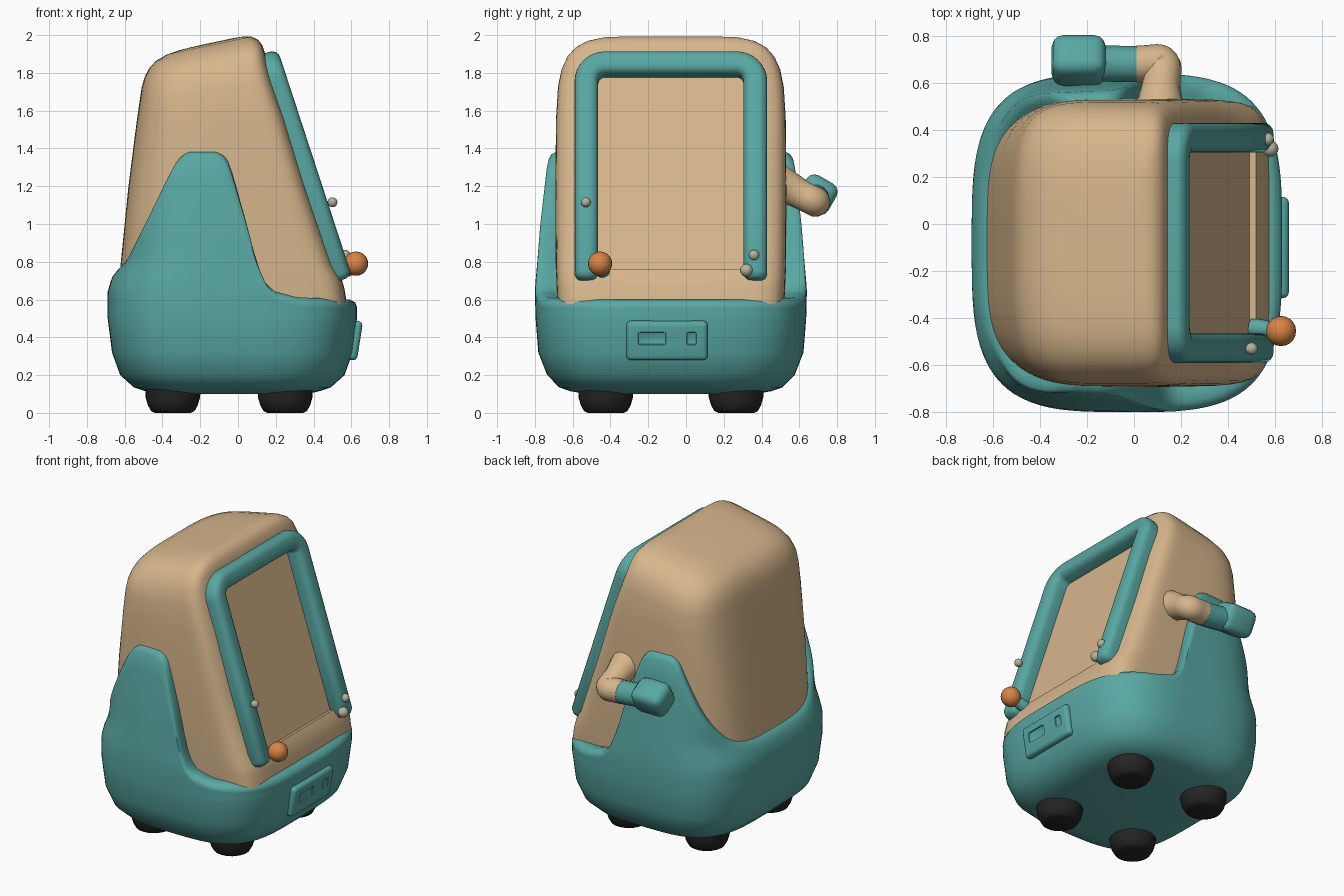
import bpy, bmesh, math
from mathutils import Matrix, Vector

cube = bpy.data.objects.get("Cube")
if cube:
    bpy.data.objects.remove(cube, do_unlink=True)

YC = -0.08  # centre line of the body


def material(name, rgb):
    m = bpy.data.materials.new(name)
    m.use_nodes = True
    m.diffuse_color = (*rgb, 1)
    node = next(n for n in m.node_tree.nodes if n.type == 'BSDF_PRINCIPLED')
    node.inputs["Base Color"].default_value = (*rgb, 1)
    node.inputs["Roughness"].default_value = 0.7
    return m


TEAL = material("teal", (0.098, 0.39, 0.365))
TAN = material("tan", (0.68, 0.47, 0.262))
ORANGE = material("orange", (0.69, 0.23, 0.057))
BLACK = material("black", (0.018, 0.018, 0.018))
CREAM = material("cream", (0.45, 0.45, 0.33))


def add(name, bm, mat):
    bmesh.ops.recalc_face_normals(bm, faces=bm.faces)
    me = bpy.data.meshes.new(name)
    bm.to_mesh(me)
    bm.free()
    me.materials.append(mat)
    ob = bpy.data.objects.new(name, me)
    bpy.context.collection.objects.link(ob)
    return ob


def finish(ob, angle=40):
    bpy.ops.object.select_all(action='DESELECT')
    ob.select_set(True)
    bpy.context.view_layer.objects.active = ob
    for mod in list(ob.modifiers):
        bpy.ops.object.modifier_apply(modifier=mod.name)
    bpy.ops.object.shade_smooth_by_angle(angle=math.radians(angle))


def bevel(ob, width, segments=4):
    mod = ob.modifiers.new("bevel", 'BEVEL')
    mod.width, mod.segments = width, segments


def box(name, size, mat, matrix):
    bm = bmesh.new()
    bmesh.ops.create_cube(bm, size=1, matrix=matrix @ Matrix.Diagonal((*size, 1)))
    return add(name, bm, mat)


def cut(ob, cutter):
    cutter.hide_render = True
    mod = ob.modifiers.new("cut", 'BOOLEAN')
    mod.object, mod.operation = cutter, 'DIFFERENCE'


def ball(name, centre, radius, mat):
    bm = bmesh.new()
    bmesh.ops.create_uvsphere(bm, u_segments=20, v_segments=12, radius=radius,
                              matrix=Matrix.Translation(centre))
    finish(add(name, bm, mat))


def tube(name, points, radius, mat):
    cu = bpy.data.curves.new(name, 'CURVE')
    cu.dimensions, cu.bevel_depth, cu.bevel_resolution = '3D', radius, 5
    cu.use_fill_caps = True
    sp = cu.splines.new('NURBS')
    sp.points.add(len(points) - 1)
    for p, (x, y, z, r) in zip(sp.points, points):
        p.co, p.radius = (x, y, z, 1), r
    sp.order_u, sp.use_endpoint_u, sp.resolution_u = 3, True, 6
    cu.materials.append(mat)
    bpy.context.collection.objects.link(bpy.data.objects.new(name, cu))


def loft(bm, rings):
    rows = [[bm.verts.new(p) for p in ring] for ring in rings]
    n = len(rows[0])
    for a, b in zip(rows, rows[1:]):
        for i in range(n):
            bm.faces.new((a[i], a[(i + 1) % n], b[(i + 1) % n], b[i]))
    return rows


def interp(table, t):
    if t <= table[0][0]:
        return table[0][1:]
    for a, b in zip(table, table[1:]):
        if t <= b[0]:
            f = (t - a[0]) / (b[0] - a[0])
            return tuple(p + (q - p) * f for p, q in zip(a[1:], b[1:]))
    return table[-1][1:]


# Sloped front: local x runs across, y up the slope, z outwards
up = Vector((-0.311, 0, 0.95)).normalized()
out = Vector((up.z, 0, -up.x))
SLOPE = Matrix((Vector((0, 1, 0)), up, out)).transposed().to_4x4()
SLOPE.translation = (0.52, YC, 0.72)


# Body: stacked rounded sections, rounder at the back, tilting towards the top
def body_ring(z, back, front, half, tilt, count=112):
    xc, mid = back + 0.6 * (front - back), (back + front) / 2
    ring = []
    for i in range(count):
        c, s = math.cos(math.tau * i / count), math.sin(math.tau * i / count)
        n, length = (8, front - xc) if c > 0 else (4, xc - back)
        r = (abs(c) ** n + abs(s) ** n) ** (-1 / n)
        x = xc + r * c * length
        ring.append((x, YC + r * s * half, z + tilt * (x - mid)))
    return ring


SECTIONS = [(0.56, -0.64, 0.58, 0.6, 0), (0.66, -0.632, 0.563, 0.605, 0), (0.72, -0.628, 0.545, 0.607, 0),
            (0.78, -0.622, 0.508, 0.61, 0), (1.2, -0.58, 0.363, 0.612, 0), (1.55, -0.538, 0.248, 0.608, 0.05),
            (1.7, -0.52, 0.187, 0.598, 0.12), (1.78, -0.51, 0.158, 0.58, 0.17), (1.84, -0.495, 0.143, 0.55, 0.2),
            (1.885, -0.472, 0.128, 0.51, 0.21), (1.92, -0.435, 0.105, 0.455, 0.21),
            (1.945, -0.375, 0.07, 0.38, 0.21), (1.958, -0.3, 0.03, 0.28, 0.21), (1.966, -0.2, -0.02, 0.15, 0.21)]
bm = bmesh.new()
rows = loft(bm, [body_ring(*row) for row in SECTIONS])
for end in (rows[0], rows[-1]):
    bm.faces.new(end)
body = add("body", bm, TAN)
recess = box("screen_cutter", (0.79, 1.11, 0.1), TAN, SLOPE @ Matrix.Translation((0, 0.595, 0.032)))
cut(body, recess)
finish(body)
bpy.data.objects.remove(recess)

# Base shell: rounded plan, rim rising into a fin on each side
SCALE = [(0.1, 0.6, 0.62), (0.115, 0.7, 0.74), (0.135, 0.79, 0.82), (0.2, 0.9, 0.91),
         (0.32, 0.965, 0.975), (0.5, 1, 0.995), (0.64, 1, 1), (0.7, 0.975, 0.995),
         (0.76, 0.935, 0.985), (0.82, 0.905, 0.98), (1.0, 0.9, 0.96), (1.3, 0.9, 0.912), (1.4, 0.9, 0.88)]
RIM = [(-0.69, 0.765), (-0.66, 0.81), (-0.6, 0.92), (-0.42, 1.25), (-0.37, 1.335), (-0.34, 1.365),
       (-0.3, 1.385), (-0.13, 1.385), (-0.09, 1.37), (-0.06, 1.34), (-0.035, 1.28), (0.06, 1.0),
       (0.118, 0.8), (0.15, 0.7), (0.2, 0.645), (0.33, 0.612), (0.63, 0.6)]
N, A, B = 176, 0.66, 0.72
columns = []
for i in range(N):
    t = 2 * math.pi * i / N
    c, s = math.cos(t), math.sin(t)
    r = (abs(c / A) ** 3.5 + abs(s / B) ** 3.5) ** (-1 / 3.5)
    rim = interp(RIM, r * c - 0.03)[0]
    levels = [(row[0], 0) for row in SCALE[:6]]
    levels += [(0.5 + (rim - 0.54) * j / 8, 0) for j in range(1, 9)]
    levels += [(rim - 0.015, 0.01), (rim, 0.04), (rim, 0.08), (rim - 0.02, 0.2)]
    col = []
    for z, inset in levels:
        sx, sy = interp(SCALE, z)
        k = r - inset
        col.append((k * c * sx - 0.03, YC + k * s * sy, z))
    columns.append(col)
bm = bmesh.new()
rows = loft(bm, list(zip(*columns)))
bm.faces.new(rows[0])
finish(add("base_shell", bm, TEAL), 60)

# Screen frame: rounded bar swept up one side, over the top and down the other
MID, TOP, R = 0.4475, 1.18, 0.1
section = [(cx + 0.045 * math.cos(t), cz + 0.045 * math.sin(t))
           for q, (cx, cz) in enumerate(((0.0175, 0.035), (-0.0175, 0.035), (-0.0175, -0.03), (0.0175, -0.03)))
           for t in [math.pi / 2 * (q + j / 4) for j in range(5)]]
side = [((MID, y), 0.0, 0.0, k) for y, k in ((-0.025, 0.5), (-0.015, 0.8), (0.01, 1), (0.5, 1))]
arc = [((MID - R, TOP - R), math.pi / 2 * j / 8, R, 1) for j in range(9)]
half = side + arc
path = half + [((-x, y), math.pi - t, r, k) for (x, y), t, r, k in reversed(half)]
rings = [[SLOPE @ Vector((x + (r + w * k) * math.cos(t), y + (r + w * k) * math.sin(t),
                          0.015 + (h - 0.015) * k)) for w, h in section]
         for (x, y), t, r, k in path]
bm = bmesh.new()
rows = loft(bm, rings)
for end in (rows[0], rows[-1]):
    bm.faces.new(end)
finish(add("screen_frame", bm, TEAL), 60)

# Knob with its stem, and small studs on the frame
tube("knob_stem", [(0.5, -0.44, 0.74, 1), (0.55, -0.445, 0.76, 1), (0.61, -0.455, 0.79, 0.8)], 0.04, TEAL)
ball("knob", (0.625, -0.455, 0.79), 0.064, ORANGE)
ball("side_stud", (0.5, -0.53, 1.115), 0.026, CREAM)
ball("lower_stud", (0.58, 0.32, 0.755), 0.034, CREAM)
ball("upper_stud", (0.567, 0.36, 0.835), 0.028, CREAM)

# Socket panel on the base with two shallow slots
tilt = Matrix.Translation((0.606, -0.1, 0.385)) @ Matrix.Rotation(math.radians(9), 4, 'Y')
panel = box("socket_panel", (0.08, 0.43, 0.21), TEAL, tilt)
bevel(panel, 0.025)
slots = [box("slot_cutter", (0.03, w, 0.07), TEAL, tilt @ Matrix.Translation((0.045, y, 0.015)))
         for y, w in ((-0.08, 0.15), (0.13, 0.055))]
for slot in slots:
    bevel(slot, 0.012, 2)
    cut(panel, slot)
finish(panel)
for slot in slots:
    bpy.data.objects.remove(slot)

# Side crank: elbow, sleeve and grip
tube("crank_elbow", [(0.11, 0.43, 1.23, 1.6), (0.11, 0.53, 1.2, 1.2), (0.115, 0.6, 1.16, 1),
                     (0.13, 0.69, 1.115, 1), (0.05, 0.68, 1.12, 1), (0.01, 0.68, 1.12, 1)], 0.079, TAN)
tube("crank_sleeve", [(0.01, 0.68, 1.12, 1), (-0.08, 0.68, 1.125, 1), (-0.18, 0.685, 1.14, 1)], 0.077, TEAL)
grip = box("crank_grip", (0.23, 0.185, 0.185), TEAL,
           Matrix.Translation((-0.235, 0.695, 1.155)) @ Matrix.Rotation(math.radians(-30), 4, 'X'))
bevel(grip, 0.05, 3)
finish(grip)

# Four rounded feet
for xn, x in (("left", 0.25), ("right", -0.345)):
    for yn, y in (("front", -0.425), ("back", 0.265)):
        bm = bmesh.new()
        rows = loft(bm, [[(x + r * math.cos(a), y + r * math.sin(a), z)
                          for a in [math.tau * i / 28 for i in range(28)]]
                         for r, z in ((0.095, 0), (0.115, 0.01), (0.132, 0.04), (0.145, 0.085), (0.146, 0.16))])
        bm.faces.new(rows[0])
        bm.faces.new(rows[-1])
        finish(add(f"{yn}_{xn}_foot", bm, BLACK), 50)
